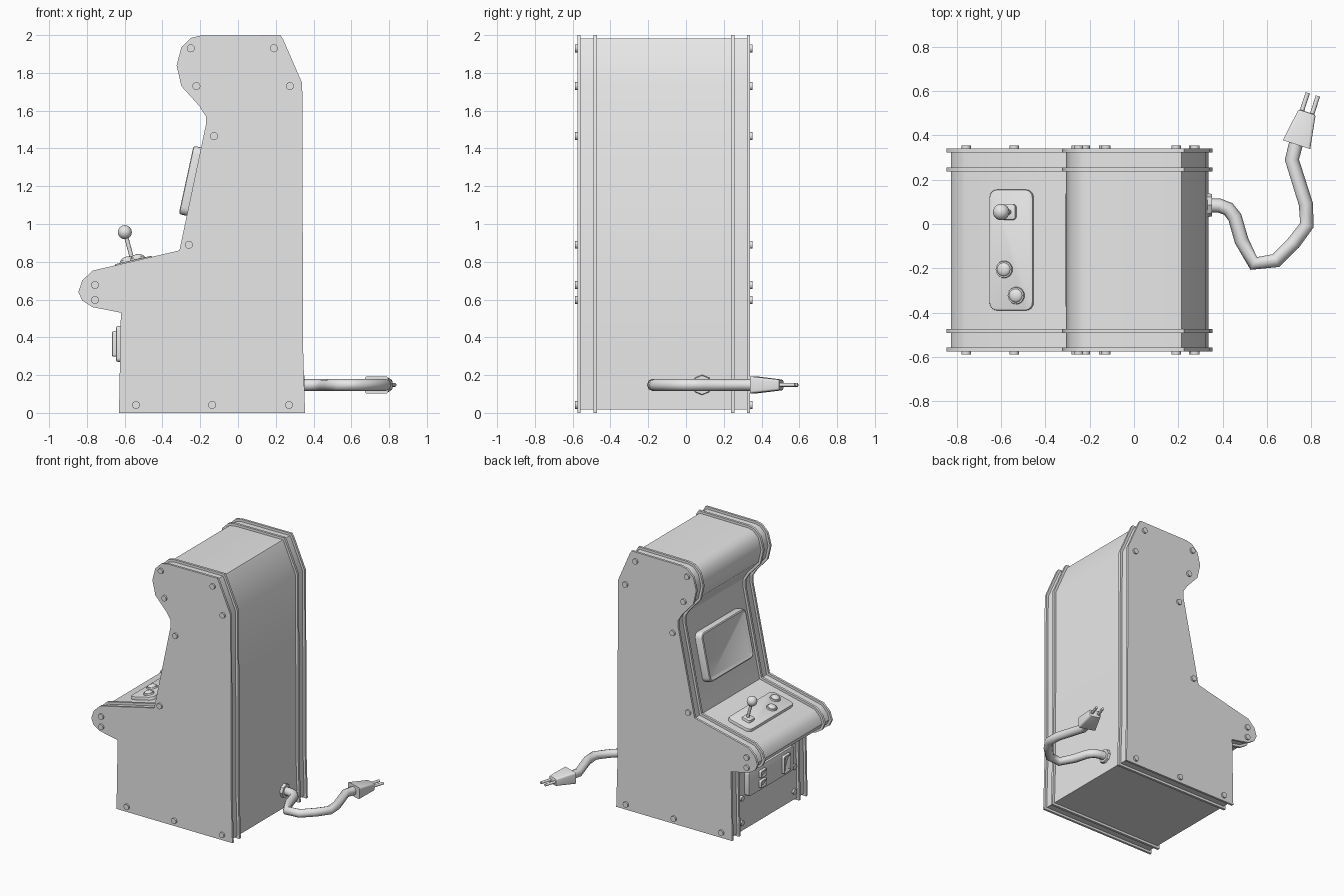
import bpy, bmesh, math
from mathutils import Matrix, Vector

cube = bpy.data.objects.get("Cube")
if cube:
    bpy.data.objects.remove(cube, do_unlink=True)

gray = bpy.data.materials.new("light gray")
gray.use_nodes = True
gray.diffuse_color = (0.8, 0.8, 0.8, 1)
gray.node_tree.nodes["Principled BSDF"].inputs["Base Color"].default_value = gray.diffuse_color

MID = -0.1175          # middle of the cabinet along y
HALF = 0.4575          # half of the cabinet width


def finish(name, bm, matrix=Matrix()):
    bm.transform(matrix)
    bmesh.ops.recalc_face_normals(bm, faces=bm.faces)
    mesh = bpy.data.meshes.new(name)
    bm.to_mesh(mesh)
    bm.free()
    mesh.shade_smooth()
    mesh.set_sharp_from_angle(angle=math.radians(32))
    mesh.materials.append(gray)
    ob = bpy.data.objects.new(name, mesh)
    bpy.context.collection.objects.link(ob)
    return ob


def surface(x, y, z, angle):
    """Frame lying on a front surface that climbs at the given angle."""
    return Matrix.Translation((x, y, z)) @ Matrix.Rotation(-math.radians(angle), 4, 'Y')


def inset_profile(pts, d):
    """Shrink a clockwise outline by d with mitred corners."""
    out = []
    for i, p in enumerate(pts):
        a = (p - pts[i - 1]).normalized()
        b = (pts[(i + 1) % len(pts)] - p).normalized()
        na, nb = Vector((a.y, -a.x)), Vector((b.y, -b.x))
        out.append(p + (na + nb) * d / (1 + na.dot(nb)))
    return out


def prism(name, pts, y0, y1):
    bm = bmesh.new()
    face = bm.faces.new([bm.verts.new((p.x, y0, p.y)) for p in pts])
    ext = bmesh.ops.extrude_face_region(bm, geom=[face])
    verts = [g for g in ext["geom"] if isinstance(g, bmesh.types.BMVert)]
    bmesh.ops.translate(bm, verts=verts, vec=(0, y1 - y0, 0))
    return finish(name, bm)


def plate(name, size, matrix, corner=0.0, bevel=0.0, taper=1.0, recess=0.0):
    """Box standing on z = 0 of its frame, with rounded corners and a soft top rim."""
    bm = bmesh.new()
    bmesh.ops.create_cube(bm, size=1)
    for v in bm.verts:
        k = taper if v.co.z > 0 else 1
        v.co = (v.co.x * size[0] * k, v.co.y * size[1] * k, (v.co.z + 0.5) * size[2])
    if corner:
        upright = [e for e in bm.edges if abs(e.verts[0].co.z - e.verts[1].co.z) > size[2] / 2]
        bmesh.ops.bevel(bm, geom=upright, offset=corner, segments=4, profile=0.5, affect='EDGES')
    if bevel:
        rim = [e for e in bm.edges if all(v.co.z > size[2] * 0.99 for v in e.verts)]
        bmesh.ops.bevel(bm, geom=rim, offset=bevel, segments=2, profile=0.5, affect='EDGES')
    if recess:
        top = max(bm.faces, key=lambda f: f.calc_center_median().z)
        bmesh.ops.inset_region(bm, faces=[top], thickness=recess)
        bmesh.ops.translate(bm, verts=top.verts, vec=(0, 0, -recess / 2))
    return finish(name, bm, matrix)


def rod(name, start, end, r0, r1=None, sides=16):
    start, end = Vector(start), Vector(end)
    axis = end - start
    bm = bmesh.new()
    bmesh.ops.create_cone(bm, cap_ends=True, segments=sides, radius1=r0,
                          radius2=r0 if r1 is None else r1, depth=axis.length)
    turn = axis.to_track_quat('Z', 'Y').to_matrix().to_4x4()
    return finish(name, bm, Matrix.Translation((start + end) / 2) @ turn)


def ball(name, centre, radius, matrix=Matrix(), squash=1.0):
    bm = bmesh.new()
    bmesh.ops.create_uvsphere(bm, u_segments=20, v_segments=12, radius=radius)
    bmesh.ops.scale(bm, verts=bm.verts, vec=(1, 1, squash))
    return finish(name, bm, matrix @ Matrix.Translation(centre))


# Cabinet side outline in x and z, clockwise from the front foot
outline = [Vector(p) for p in (
    (-0.63, 0), (-0.62, 0.53), (-0.77, 0.56), (-0.825, 0.595), (-0.845, 0.64),
    (-0.825, 0.70), (-0.77, 0.753), (-0.31, 0.86), (-0.17, 1.525), (-0.17, 1.57),
    (-0.205, 1.625), (-0.30, 1.73), (-0.325, 1.84), (-0.30, 1.935), (-0.25, 1.985),
    (-0.2, 1.997), (0.225, 2.0), (0.24, 1.975), (0.34, 1.745), (0.345, 0.33), (0.355, 0))]
prism("cabinet_body", inset_profile(outline, 0.018), MID - HALF + 0.01, MID + HALF - 0.01)

# Raised side panels and trim rims, with bolts through the sides
bolts = ((-0.25, 1.93), (0.19, 1.93), (-0.22, 1.73), (0.275, 1.73), (-0.127, 1.465),
         (-0.26, 0.89), (-0.757, 0.677), (-0.757, 0.598), (-0.54, 0.042),
         (-0.137, 0.042), (0.27, 0.042))
for label, s in (("left", 1), ("right", -1)):
    prism(label + "_side_panel", outline, MID + s * (HALF - 0.017), MID + s * HALF)
    prism(label + "_inner_rim", outline, MID + s * 0.355, MID + s * 0.373)
    for x, z in bolts:
        rod(label + "_bolt", (x, MID + s * (HALF - 0.005), z), (x, MID + s * (HALF + 0.013), z), 0.021)

# Screen
plate("screen", (0.37, 0.54, 0.063), surface(-0.213, MID, 1.22, 77.8), 0.04, 0.012, recess=0.02)

# Control panel with joystick and buttons
deck = surface(-0.55, MID, 0.787, 13)
plate("control_plate", (0.2, 0.545, 0.023), deck, 0.035, 0.005)
plate("joystick_base", (0.07, 0.07, 0.043), deck @ Matrix.Translation((-0.01, 0.1715, 0)), 0.012, 0.006)
rod("joystick_shaft", (-0.562, 0.054, 0.82), (-0.598, 0.054, 0.955), 0.011)
ball("joystick_knob", (-0.599, 0.054, 0.957), 0.037)
for x, y in ((-0.58, -0.205), (-0.526, -0.323)):
    spot = Vector(((x + 0.55) / 0.974, y - MID, 0))
    rod("button_collar", deck @ spot, deck @ (spot + Vector((0, 0, 0.034))), 0.043, 0.037, 20)
    ball("button_cap", spot + Vector((0, 0, 0.033)), 0.031, deck, 0.5)

# Coin door on the lower front
plate("coin_door", (0.19, 0.545, 0.038), surface(-0.607, MID, 0.365, 90), 0.02, 0.008)
for z in (0.40, 0.325):
    plate("coin_slot", (0.055, 0.075, 0.022), surface(-0.645, 0, z, 90), 0.01, 0.006, recess=0.012)
plate("coin_return", (0.135, 0.085, 0.022), surface(-0.645, -0.285, 0.365, 90), 0.012, 0.006, recess=0.018)
for y in (0.2, -0.435):
    for z in (0.08, 0.27):
        rod("front_bolt", (-0.60, y, z), (-0.624, y, z), 0.02)

# Power cable, grommet and plug
CZ = 0.148
rod("cable_grommet", (0.315, 0.085, CZ), (0.352, 0.085, CZ), 0.057, 0.05, 8)
path = ((0.32, 0.085), (0.385, 0.083), (0.425, 0.068), (0.455, 0.03), (0.485, -0.075), (0.54, -0.178),
        (0.64, -0.165), (0.72, -0.085), (0.78, -0.005), (0.775, 0.09), (0.712, 0.29), (0.735, 0.38))
curve = bpy.data.curves.new("power_cable", 'CURVE')
curve.dimensions = '3D'
curve.bevel_depth = 0.032
curve.bevel_resolution = 2
curve.use_fill_caps = True
spline = curve.splines.new('POLY')
spline.points.add(len(path) - 1)
for point, (x, y) in zip(spline.points, path):
    point.co = (x, y, CZ, 1)
spline.use_smooth = True
curve.materials.append(gray)
bpy.context.collection.objects.link(bpy.data.objects.new("power_cable", curve))

tilt = Matrix.Translation((0.733, 0.358, CZ)) @ Matrix.Rotation(math.radians(-18), 4, 'Z') \
    @ Matrix.Rotation(math.radians(-90), 4, 'X')
plate("plug", (0.13, 0.09, 0.155), tilt, 0.012, 0.008, taper=0.62)
for side in (-0.024, 0.024):
    rod("plug_prong", tilt @ Vector((side, 0, 0.14)), tilt @ Vector((side, 0, 0.238)), 0.01, sides=12)
